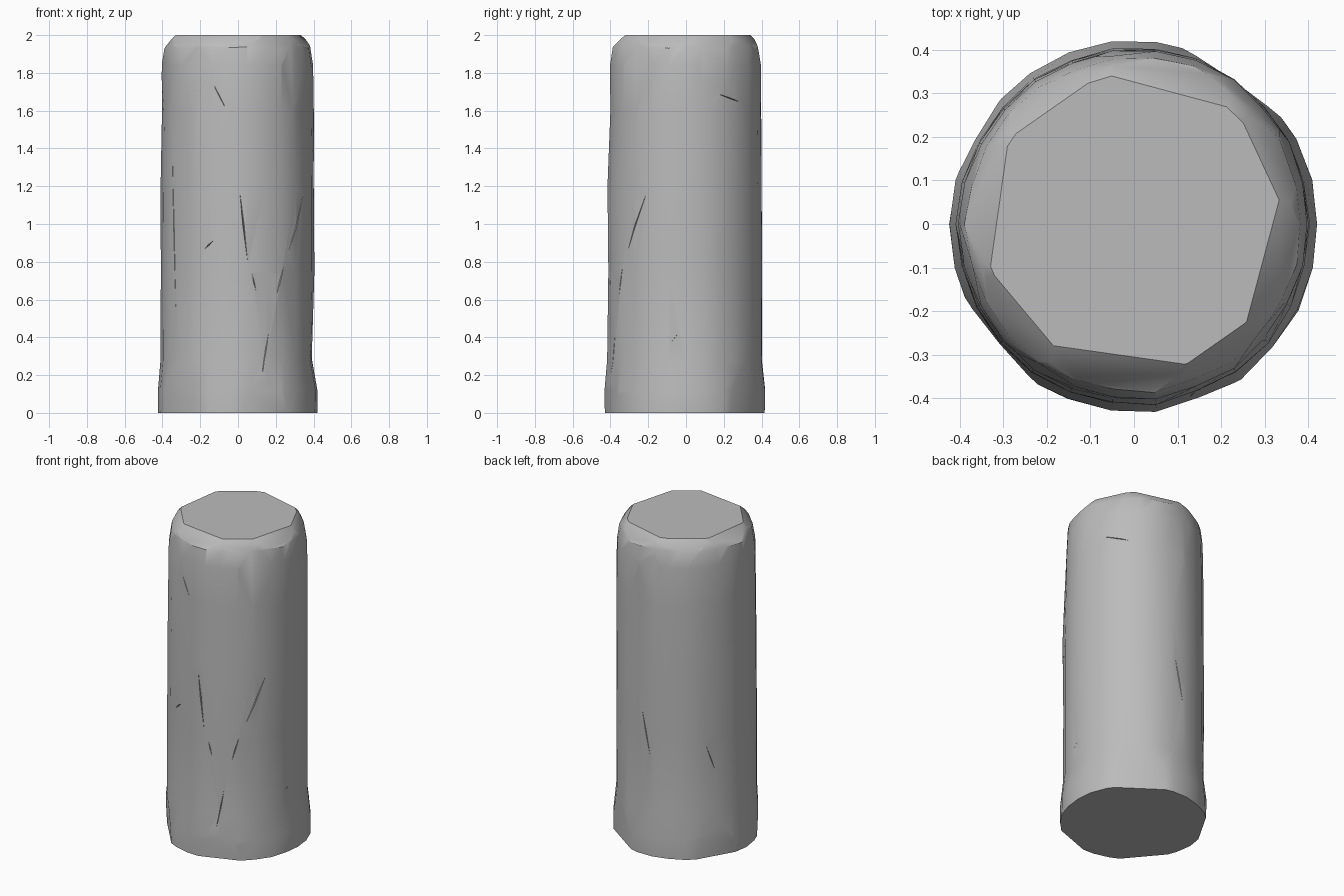
import bpy, bmesh, math, random
from mathutils import Vector

random.seed(7)
cube = bpy.data.objects.get("Cube")
if cube:
    bpy.data.objects.remove(cube, do_unlink=True)

SIDES = 26
# (height, radius) from the flared foot to the worn rim
PROFILE = [(0, .422), (.12, .422), (.28, .406), (.75, .405), (1.2, .405),
           (1.6, .402), (1.84, .4), (1.94, .384), (1.98, .365), (2, .345)]

stone = bpy.data.materials.new("weathered grey stone")
stone.use_nodes = True
GREY = (.5, .5, .5, 1)
stone.diffuse_color = GREY
stone.node_tree.nodes["Principled BSDF"].inputs["Base Color"].default_value = GREY


def polar(azimuth, radius, z):
    a = math.radians(azimuth)
    return Vector((radius * math.cos(a), radius * math.sin(a), z))


def front_bulge(azimuth, z):
    """The lower front stands out a little."""
    return .009 * max(0, -math.sin(math.radians(azimuth))) if z < 1.5 else 0


def make_object(name, bm):
    bmesh.ops.recalc_face_normals(bm, faces=bm.faces)
    mesh = bpy.data.meshes.new(name)
    bm.to_mesh(mesh)
    bm.free()
    obj = bpy.data.objects.new(name, mesh)
    bpy.context.collection.objects.link(obj)
    return obj


# Slightly uneven turned shaft
bm = bmesh.new()
wobble = [random.uniform(-.003, .003) for _ in range(SIDES)]
rings = []
for z, radius in PROFILE:
    ring = []
    for i in range(SIDES):
        azimuth = 360 * i / SIDES
        r = radius + wobble[i] + random.uniform(-.003, .003)
        r += front_bulge(azimuth, z)
        if z == .28 and i in (0, SIDES - 1):
            r -= .012
        ring.append(bm.verts.new(polar(azimuth, r, z)))
    rings.append(ring)
for low, high in zip(rings, rings[1:]):
    for i in range(SIDES):
        j = (i + 1) % SIDES
        bm.faces.new((low[i], low[j], high[j], high[i]))
bm.faces.new(rings[-1])
bm.faces.new(rings[0][::-1])


def chip(azimuth, radius, z, tilt):
    """Slice a flat flake off the surface."""
    t = math.radians(tilt)
    normal = polar(azimuth, math.cos(t), math.sin(t))
    cut = bmesh.ops.bisect_plane(
        bm, geom=bm.verts[:] + bm.edges[:] + bm.faces[:], dist=1e-5,
        plane_co=polar(azimuth, radius, z), plane_no=normal, clear_outer=True)
    edges = [e for e in cut["geom_cut"] if isinstance(e, bmesh.types.BMEdge)]
    if edges:
        bmesh.ops.holes_fill(bm, edges=edges, sides=0)


# Rim chips
for azimuth, tilt in ((-140, 42), (-98, 50), (-55, 36), (-15, 48),
                      (25, 40), (75, 45), (125, 40), (172, 46)):
    chip(azimuth, .38, 1.935, tilt)
# Shallow flakes high on the shaft tilt up, those at the foot tilt down
for flake in ((-38, .394, 1.65, 2.5), (20, .392, 1.8, 5), (-120, .396, 1.75, 3),
              (95, .394, 1.75, 2), (-165, .394, 1.7, 2.5),
              (55, .399, .25, -2), (-140, .41, .2, -3), (150, .41, .15, -4),
              (-70, .42, .1, -5)):
    chip(*flake)
bmesh.ops.remove_doubles(bm, verts=bm.verts, dist=1e-4)
pillar = make_object("stone_pillar", bm)
pillar.data.materials.append(stone)

# Thin tapering cracks, each from (azimuth, height) to (azimuth, height)
CRACKS = [(-89, 1.19, -83, .8), (-80, .75, -76, .63), (-29, 1.2, -51, .82),
          (-54, .78, -61, .6), (-65, .49, -73, .17), (-150, 1.5, -143, .43),
          (-97, 1.58, -112, 1.78), (-117, .86, -107, .92), (-20, .3, 3, .5),
          (24, 1.69, 48, 1.64), (85, .95, 95, .6), (140, .75, 152, .5)]
bm = bmesh.new()
for a0, z0, a1, z1 in CRACKS:
    mid_a, mid_z = (a0 + a1) / 2, (z0 + z1) / 2
    start, end, mid = [polar(a, .406 + front_bulge(a, z), z)
                       for a, z in ((a0, z0), (a1, z1), (mid_a, mid_z))]
    out = polar(mid_a, 1, 0)
    across = (end - start).cross(out).normalized()
    tips = [bm.verts.new(p) for p in (start, end)]
    belt = [bm.verts.new(mid + d) for d in
            (out * .02, across * .004, out * -.016, across * -.004)]
    for i in range(4):
        for tip in tips:
            bm.faces.new((tip, belt[i], belt[(i + 1) % 4]))
cutter = make_object("crack_cutter", bm)
cutter.hide_render = True

bpy.context.view_layer.objects.active = pillar
pillar.select_set(True)
cutter.select_set(False)
cracks = pillar.modifiers.new("cracks", 'BOOLEAN')
cracks.operation = 'DIFFERENCE'
cracks.solver = 'EXACT'
cracks.object = cutter
bpy.ops.object.modifier_apply(modifier=cracks.name)
bpy.data.objects.remove(cutter, do_unlink=True)

# Soft worn surface with crisp breaks
bpy.ops.object.shade_smooth_by_angle(angle=math.radians(35))
